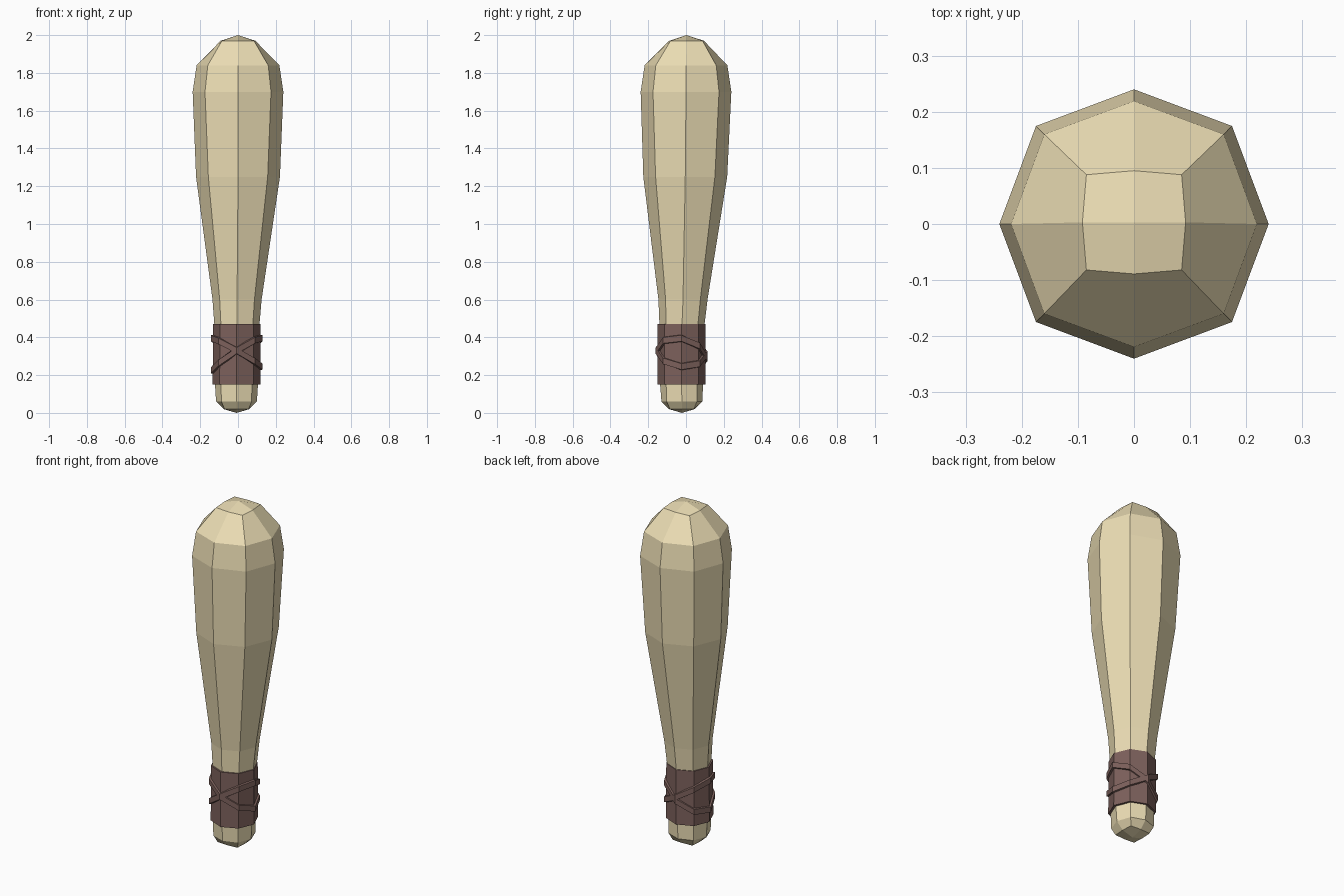
import bpy, bmesh
from math import sin, cos, pi

if "Cube" in bpy.data.objects:
    bpy.data.objects.remove(bpy.data.objects["Cube"])

SIDES = 8


def material(name, color):
    m = bpy.data.materials.new(name)
    m.diffuse_color = (*color, 1)
    m.use_nodes = True
    m.node_tree.nodes["Principled BSDF"].inputs["Base Color"].default_value = m.diffuse_color
    return m


def finish(bm, name, mat):
    bmesh.ops.recalc_face_normals(bm, faces=bm.faces)
    me = bpy.data.meshes.new(name)
    bm.to_mesh(me)
    bm.free()
    ob = bpy.data.objects.new(name, me)
    bpy.context.collection.objects.link(ob)
    me.materials.append(mat)
    return ob


def ring(bm, cx, cy, z, r_axis, r_diag=None, z_of=lambda a: 0):
    """Eight points; axis and diagonal points may have different radii."""
    out = []
    for i in range(SIDES):
        a = 2 * pi * i / SIDES
        r = r_diag if (r_diag and i % 2) else r_axis
        out.append(bm.verts.new((cx + r * cos(a), cy + r * sin(a), z + z_of(a))))
    return out


def bridge(bm, a, b):
    for i in range(SIDES):
        j = (i + 1) % SIDES
        bm.faces.new((a[i], a[j], b[j], b[i]))


def quad_cap(bm, r, center):
    """Close a ring with four quads around a centre point."""
    c = bm.verts.new(center)
    for i in range(0, SIDES, 2):
        bm.faces.new((c, r[i], r[i + 1], r[(i + 2) % SIDES]))


wood = material("wood", (0.84, 0.73, 0.46))
leather = material("leather", (0.205, 0.12, 0.107))

# Club body: centre x, centre y, z, axis radius, diagonal radius
profile = [
    (-0.008, -0.022, 0.02, 0.068, 0.09),
    (-0.008, -0.022, 0.06, 0.108, 0.113),
    (-0.008, -0.024, 0.20, 0.117, None),
    (-0.006, -0.022, 0.45, 0.118, None),
    (-0.005, -0.016, 0.60, 0.130, None),
    (0, -0.004, 1.25, 0.222, None),
    (0, 0, 1.70, 0.240, 0.247),
    (0, 0, 1.84, 0.219, 0.226),
    (0, 0.003, 1.97, 0.092, 0.120),
]
bm = bmesh.new()
rings = [ring(bm, *p) for p in profile]
for a, b in zip(rings, rings[1:]):
    bridge(bm, a, b)
quad_cap(bm, rings[0], (-0.008, -0.022, 0))
quad_cap(bm, rings[-1], (0, 0.003, 2.0))
finish(bm, "club_body", wood)

# Leather grip sleeve
CX, CY = -0.007, -0.024
bm = bmesh.new()
low, high = ring(bm, CX, CY, 0.15, 0.127), ring(bm, CX, CY, 0.47, 0.126)
bridge(bm, low, high)
bm.faces.new(low)
bm.faces.new(high)
finish(bm, "grip_wrap", leather)


# Two tilted cords crossing on the front
def cord(name, z, tilt, lean):
    bm = bmesh.new()
    slope = lambda a: tilt * cos(a) + lean * sin(a)
    section = [(0.118, -0.02), (0.137, -0.016), (0.137, 0.016), (0.118, 0.02)]
    loops = [ring(bm, CX, CY, z + dz, r, None, slope) for r, dz in section]
    for a, b in zip(loops, loops[1:] + loops[:1]):
        bridge(bm, a, b)
    finish(bm, name, leather)


cord("grip_cord_falling", 0.32, -0.075, -0.01)
cord("grip_cord_rising", 0.31, 0.085, -0.02)
